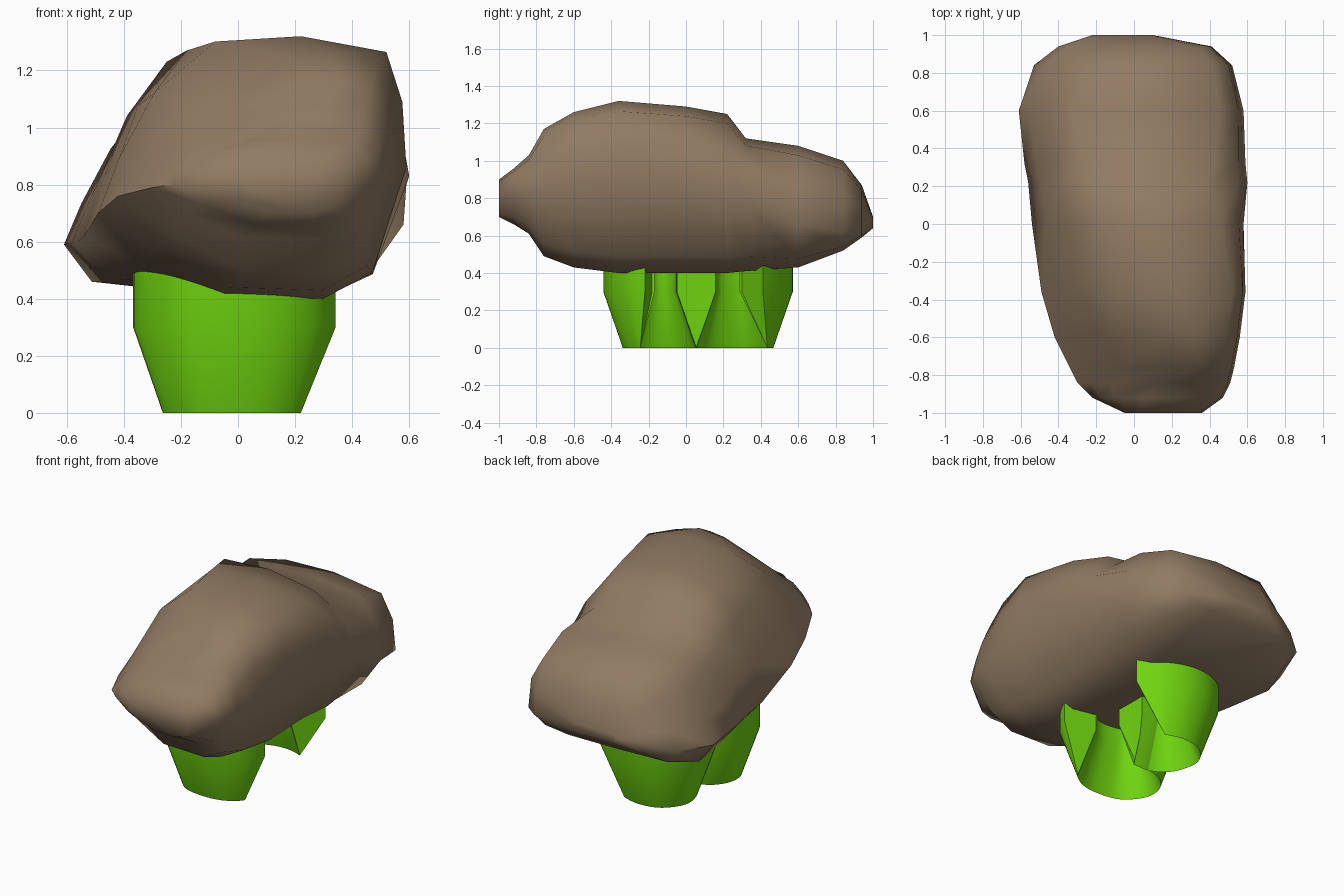
import bpy, bmesh, math
from mathutils import Vector

cube = bpy.data.objects.get("Cube")
if cube:
    bpy.data.objects.remove(cube)


def material(name, rgb):
    m = bpy.data.materials.new(name)
    m.use_nodes = True
    m.diffuse_color = (*rgb, 1)
    m.node_tree.nodes["Principled BSDF"].inputs["Base Color"].default_value = (*rgb, 1)
    return m


def loft(name, rings, mat, angle):
    """Skin closed rings of equal length and cap both ends."""
    bm = bmesh.new()
    rows = [[bm.verts.new(p) for p in ring] for ring in rings]
    n = len(rows[0])
    for a, b in zip(rows, rows[1:]):
        for i in range(n):
            j = (i + 1) % n
            bm.faces.new((a[i], a[j], b[j], b[i]))
    bm.faces.new(rows[0])
    bm.faces.new(rows[-1])
    bmesh.ops.recalc_face_normals(bm, faces=bm.faces)
    mesh = bpy.data.meshes.new(name)
    bm.to_mesh(mesh)
    bm.free()
    mesh.materials.append(mat)
    ob = bpy.data.objects.new(name, mesh)
    bpy.context.collection.objects.link(ob)
    bpy.ops.object.select_all(action="DESELECT")
    ob.select_set(True)
    bpy.context.view_layer.objects.active = ob
    bpy.ops.object.shade_smooth_by_angle(angle=math.radians(angle))


def lerp(a, b, t):
    return a + (b - a) * t


def spline(points, steps=6):
    """Smooth path through the points."""
    p = [Vector(q) for q in points]
    p = [2 * p[0] - p[1]] + p + [2 * p[-1] - p[-2]]
    out = []
    for a, b, c, d in zip(p, p[1:], p[2:], p[3:]):
        for k in range(steps):
            t = k / steps
            out.append(b + (c - a) * t / 2 + (2 * a - 5 * b + 4 * c - d) * t * t / 2
                       + (3 * b - a - 3 * c + d) * t ** 3 / 2)
    return out + [p[-2]]


brown = material("stone brown", (0.285, 0.2, 0.125))
green = material("bright green", (0.165, 0.68, 0.005))

# Rock stations: y, left x/z, right x/z, top left x, top right x, top z, bottom z
stations = [
    (-1, -.05, .8, .36, .8, .02, .3, .9, .7),
    (-.92, -.22, .8, .47, .83, .05, .4, .96, .66),
    (-.84, -.3, .79, .51, .84, .14, .43, 1.03, .61),
    (-.76, -.34, .78, .53, .84, .26, .46, 1.17, .49),
    (-.6, -.42, .76, .56, .85, .16, .49, 1.26, .43),
    (-.36, -.49, .7, .59, .86, -.08, .52, 1.32, .4),
    (0, -.54, .62, .58, .86, -.18, .46, 1.29, .4),
    (.22, -.56, .6, .6, .83, -.25, .38, 1.25, .4),
    (.32, -.58, .6, .59, .8, -.28, .42, 1.12, .41),
    (.6, -.61, .59, .58, .66, -.34, .45, 1.08, .43),
    (.84, -.53, .62, .52, .62, -.25, .42, 1, .52),
    (.94, -.4, .66, .41, .64, -.18, .34, .87, .59),
    (1, -.22, .67, .1, .68, -.18, .06, .7, .64),
]
rings = []
for y, xl, zl, xr, zr, tl, tr, zt, zb in stations:
    t = (y + 1) / 2
    outline = [
        (xl, zl),
        (lerp(xl, tl, .16 + .08 * t), lerp(zl, zt, .34 - .06 * t)),
        (lerp(xl, tl, .4 + .25 * t), lerp(zl, zt, .68)),
        (tl, lerp(zt, zl, .03)),
        (lerp(tl, tr, .5), zt),
        (tr, lerp(zt, zr, .12)),
        (lerp(xr, tr, .2), lerp(zr, zt, .5)),
        (xr, zr),
        (lerp(xr, xl, .11), lerp(zr, zb, .8)),
        (lerp(xr, xl, .27), zb),
        (lerp(xr, xl, .6), lerp(zb, zl, .03)),
        (lerp(xl, 0, .4 - .3 * t), lerp(zl, zb, .47 + .43 * t)),
    ]
    rings.append([(x, y, z) for x, z in outline])
loft("rock", rings, brown, 60)


# Curved foot: a wedge section swept along a bowl, ridge at the bottom
def foot(name, points, cut, inset):
    path = spline(points)
    last = len(path) - 1
    rings = []
    for i, p in enumerate(path):
        d = (path[min(i + 1, last)] - path[max(i - 1, 0)]).normalized()
        side = Vector((-d.y, d.x))
        if i == 0:
            side = Vector(cut).normalized()
        a, b = p + side * .104, p - side * .104
        # The ridge stops short of the cut ends
        ridge = p
        if i == last:
            ridge = p - d * .05
        elif (p - path[0]).length < inset:
            ridge = min(path, key=lambda q: abs((q - path[0]).length - inset))
        rings.append([(ridge.x, ridge.y, 0), (a.x, a.y, .3), (a.x, a.y, .6),
                      (b.x, b.y, .6), (b.x, b.y, .3)])
    loft(name, rings, green, 35)


foot("front_foot", [(.24, -.2), (.205, -.265), (.12, -.32), (0, -.338), (-.15, -.31),
                    (-.25, -.2), (-.255, -.08), (-.18, .02), (-.06, .055), (.07, .055)],
     (.21, -.04), .05)
foot("back_foot", [(.24, .355), (.13, .435), (0, .467), (-.13, .435), (-.215, .33),
                   (-.215, .22), (-.16, .11), (-.06, .055), (.07, .055)],
     (-.17, -.11), .13)
